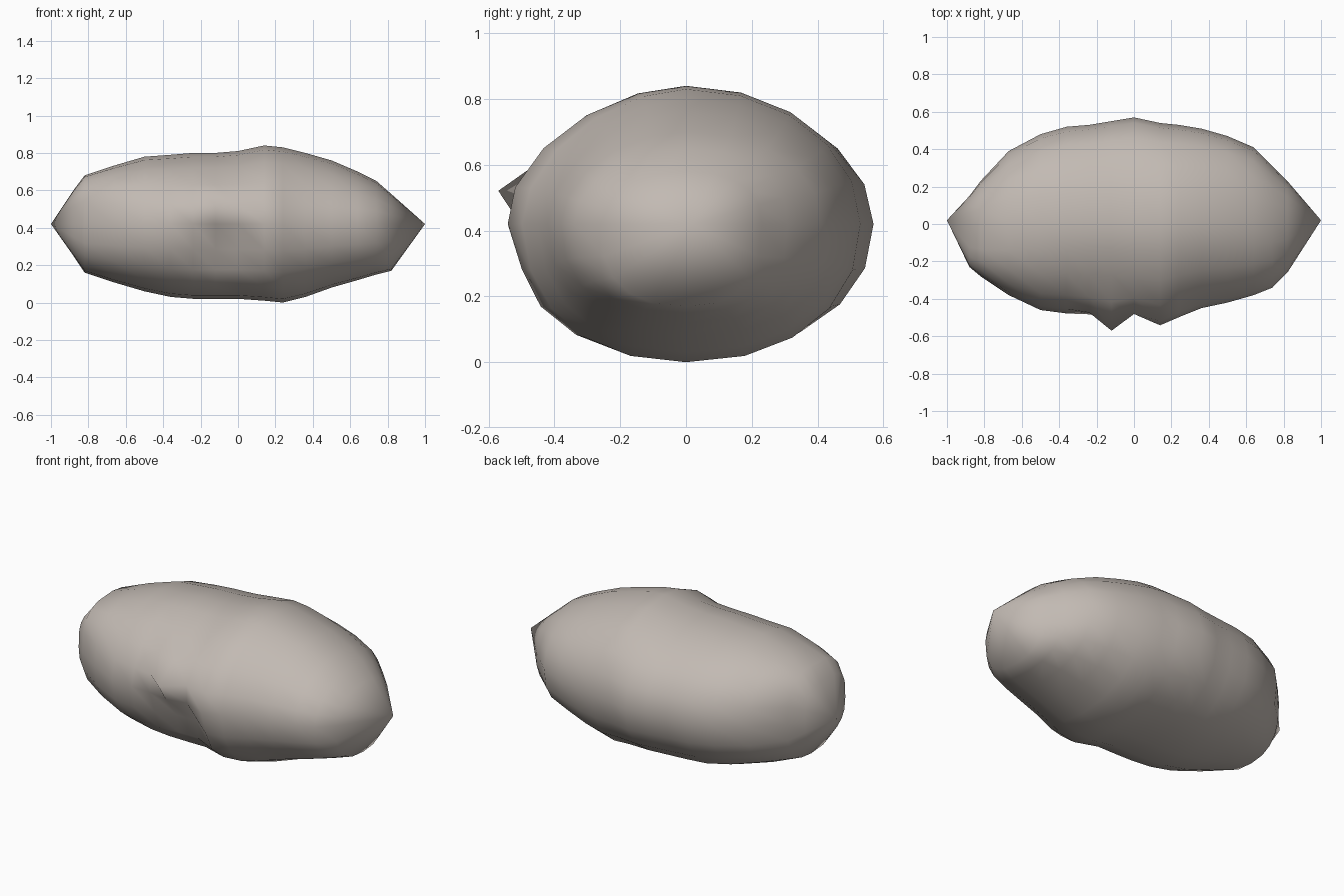
import bpy
import bmesh
from math import sin, cos, tau, exp, copysign

default_cube = bpy.data.objects.get("Cube")
if default_cube:
    bpy.data.objects.remove(default_cube, do_unlink=True)

SEGMENTS = 20
AXIS_Z = 0.42

# Cross-sections along the long axis: x, top z, bottom z, back y, front y
SECTIONS = [
    (-.88, .6, .25, .15, -.23),
    (-.82, .68, .16, .23, -.28),
    (-.67, .73, .11, .39, -.38),
    (-.5, .78, .06, .48, -.46),
    (-.36, .79, .03, .52, -.48),
    (-.24, .8, .02, .53, -.49),
    (-.12, .8, .02, .55, -.5),
    (0, .81, .02, .57, -.5),
    (.14, .84, .01, .54, -.55),
    (.24, .83, 0, .53, -.5),
    (.36, .8, .03, .51, -.45),
    (.5, .76, .08, .47, -.42),
    (.64, .7, .12, .41, -.38),
    (.74, .65, .15, .31, -.34),
    (.82, .58, .17, .23, -.26),
]


def falloff(x, z, centre_x, centre_z, width, height):
    """Soft bump that is one at its centre and fades to zero."""
    return exp(-((x - centre_x) / width) ** 2 - ((z - centre_z) / height) ** 2)


def section_power(x, across, upward):
    """Roundness of one quarter of a section: below one is boxy, above is sloped."""
    power, end_boxiness = 1, 0.25
    if upward < 0:
        power = 0.93
    elif across < 0:
        power = 1.13
        if x < 0:
            end_boxiness = 0.9
    return power - end_boxiness * abs(x) ** 3


def section_point(section, angle):
    """Point on an uneven oval section of the rock."""
    x, top, bottom, back, front = section
    across, upward = cos(angle), sin(angle)
    power = section_power(x, across, upward)
    across = copysign(abs(across) ** power, across)
    upward = copysign(abs(upward) ** power, upward)
    y = across * (back if across > 0 else -front)
    z = AXIS_Z + upward * (top - AXIS_Z if upward > 0 else AXIS_Z - bottom)
    # Front hollow with a pointed knob above it
    if across < 0:
        y += 0.09 * falloff(x, z, -.06, .29, .18, .12)
        knob = falloff(x, z, -.12, .52, .08, .09)
        y -= 0.1 * knob
    return x, y, z


# Rock body: rings joined by quads and closed to a point at each end
bm = bmesh.new()
rings = [
    [bm.verts.new(section_point(section, tau * i / SEGMENTS)) for i in range(SEGMENTS)]
    for section in SECTIONS
]
for ring, following in zip(rings, rings[1:]):
    for i in range(SEGMENTS):
        j = (i + 1) % SEGMENTS
        bm.faces.new((ring[i], ring[j], following[j], following[i]))
for ring, end_x in ((rings[0], -1), (rings[-1], 1)):
    tip = bm.verts.new((end_x, 0.02, AXIS_Z))
    for i in range(SEGMENTS):
        bm.faces.new((ring[i], ring[(i + 1) % SEGMENTS], tip))
bmesh.ops.recalc_face_normals(bm, faces=bm.faces[:])
for face in bm.faces:
    face.smooth = True

mesh = bpy.data.meshes.new("rock_body")
bm.to_mesh(mesh)
bm.free()
rock = bpy.data.objects.new("rock_body", mesh)
bpy.context.collection.objects.link(rock)

# Warm grey stone
stone = bpy.data.materials.new("warm_grey_stone")
stone.use_nodes = True
colour = (0.54, 0.49, 0.45, 1)
stone.diffuse_color = colour
stone.node_tree.nodes["Principled BSDF"].inputs["Base Color"].default_value = colour
mesh.materials.append(stone)
